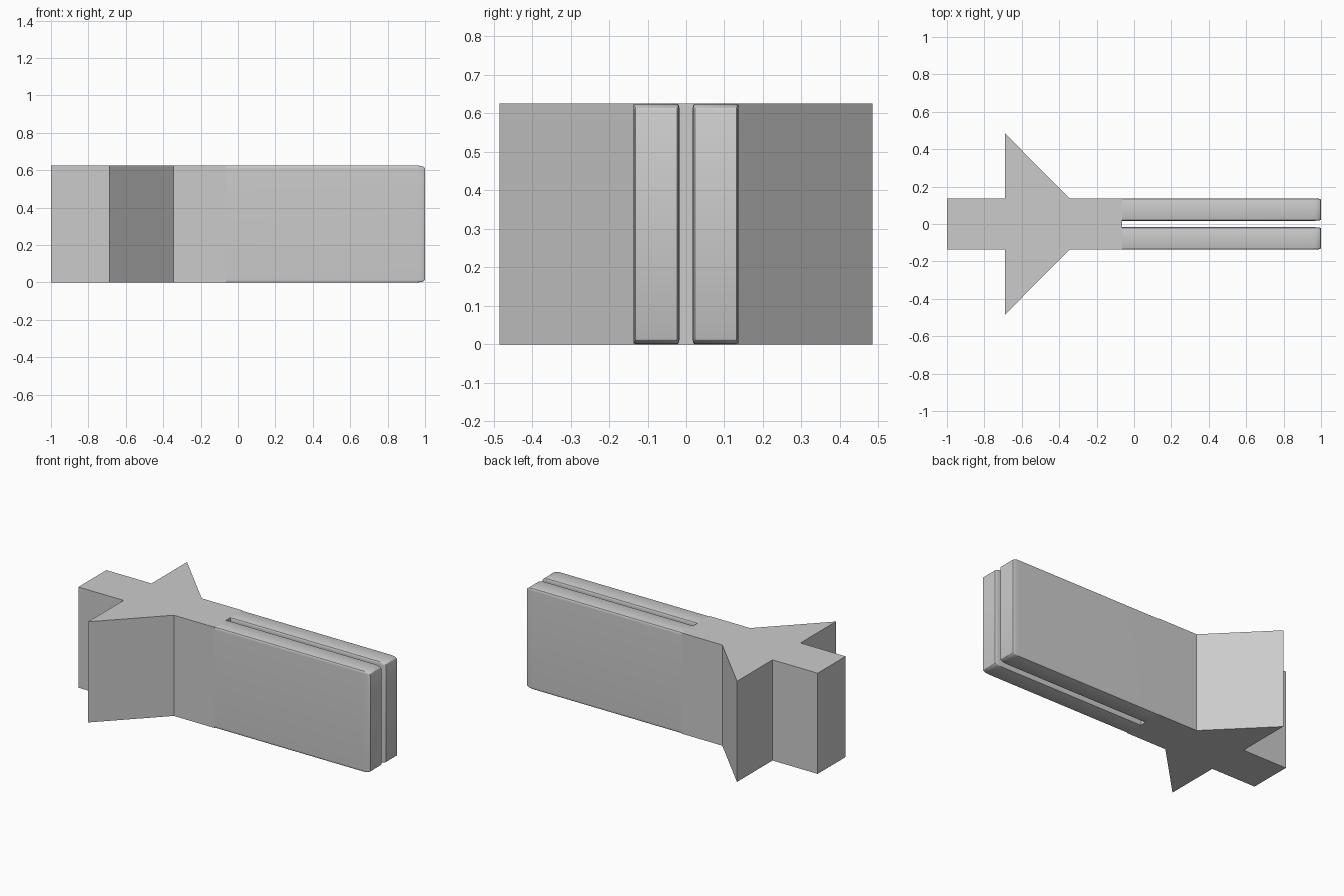
import bpy, bmesh
from mathutils import Matrix, Vector

cube = bpy.data.objects.get("Cube")
if cube:
    bpy.data.objects.remove(cube, do_unlink=True)

HEIGHT = 0.625
HALF_WIDTH = 0.137
SLOT_HALF = 0.017
SLOT_END = -0.065
FIN_BACK = -0.69
ROUND = Vector((0.045, 0.006, 0.016))   # corner radius along each axis

grey = bpy.data.materials.new("plain grey")
grey.use_nodes = True
colour = (0.6, 0.6, 0.6, 1)
grey.diffuse_color = colour
grey.node_tree.nodes["Principled BSDF"].inputs["Base Color"].default_value = colour


def finish(name, bm):
    bmesh.ops.recalc_face_normals(bm, faces=bm.faces[:])
    mesh = bpy.data.meshes.new(name)
    bm.to_mesh(mesh)
    bm.free()
    mesh.materials.append(grey)
    obj = bpy.data.objects.new(name, mesh)
    bpy.context.collection.objects.link(obj)
    bpy.ops.object.select_all(action="DESELECT")
    obj.select_set(True)
    bpy.context.view_layer.objects.active = obj
    bpy.ops.object.shade_smooth_by_angle()


def rounded_block(name, x, y, radius, only_cross_edges=False):
    """Block with a square inner end (x[0]) and a rounded outer end (x[1])."""
    low, high = Vector((x[0], y[0], 0)), Vector((x[1], y[1], HEIGHT))
    bm = bmesh.new()
    bmesh.ops.create_cube(bm, size=1)
    # Bevel in stretched space so each axis gets its own radius
    for v in bm.verts:
        for i in range(3):
            v.co[i] = (low[i] if v.co[i] < 0 else high[i]) / radius[i]
    inner = x[0] / radius.x

    def wanted(e):
        a, b = (v.co for v in e.verts)
        if abs(a.x - inner) < 0.001 and abs(b.x - inner) < 0.001:
            return False
        return not only_cross_edges or abs(a.y - b.y) > 0.001

    bmesh.ops.bevel(bm, geom=[e for e in bm.edges if wanted(e)], offset=1,
                    offset_type="OFFSET", segments=5, profile=0.5,
                    affect="EDGES")
    bmesh.ops.transform(bm, matrix=Matrix.Diagonal(radius).to_4x4(), verts=bm.verts[:])
    # Open the hidden joint
    hidden = [f for f in bm.faces if all(abs(v.co.x - x[0]) < 0.001 for v in f.verts)]
    bmesh.ops.delete(bm, geom=hidden, context="FACES")
    finish(name, bm)


# Solid middle with two swept side fins
half = [(SLOT_END, HALF_WIDTH), (-0.345, HALF_WIDTH),
        (FIN_BACK, 0.485), (FIN_BACK, HALF_WIDTH)]
outline = half + [(x, -y) for x, y in reversed(half)]
bm = bmesh.new()
base = bm.faces.new([bm.verts.new((x, y, 0)) for x, y in outline])
top = bmesh.ops.extrude_face_region(bm, geom=[base], use_keep_orig=True)
bmesh.ops.translate(bm, vec=(0, 0, HEIGHT),
                    verts=[g for g in top["geom"] if isinstance(g, bmesh.types.BMVert)])
finish("finned_body", bm)

# Tail block behind the fins
rounded_block("tail_block", (FIN_BACK, -1), (-HALF_WIDTH, HALF_WIDTH), ROUND, True)

# Two long prongs either side of the slot
rounded_block("left_prong", (SLOT_END, 1), (SLOT_HALF, HALF_WIDTH), ROUND)
rounded_block("right_prong", (SLOT_END, 1), (-HALF_WIDTH, -SLOT_HALF), ROUND)
